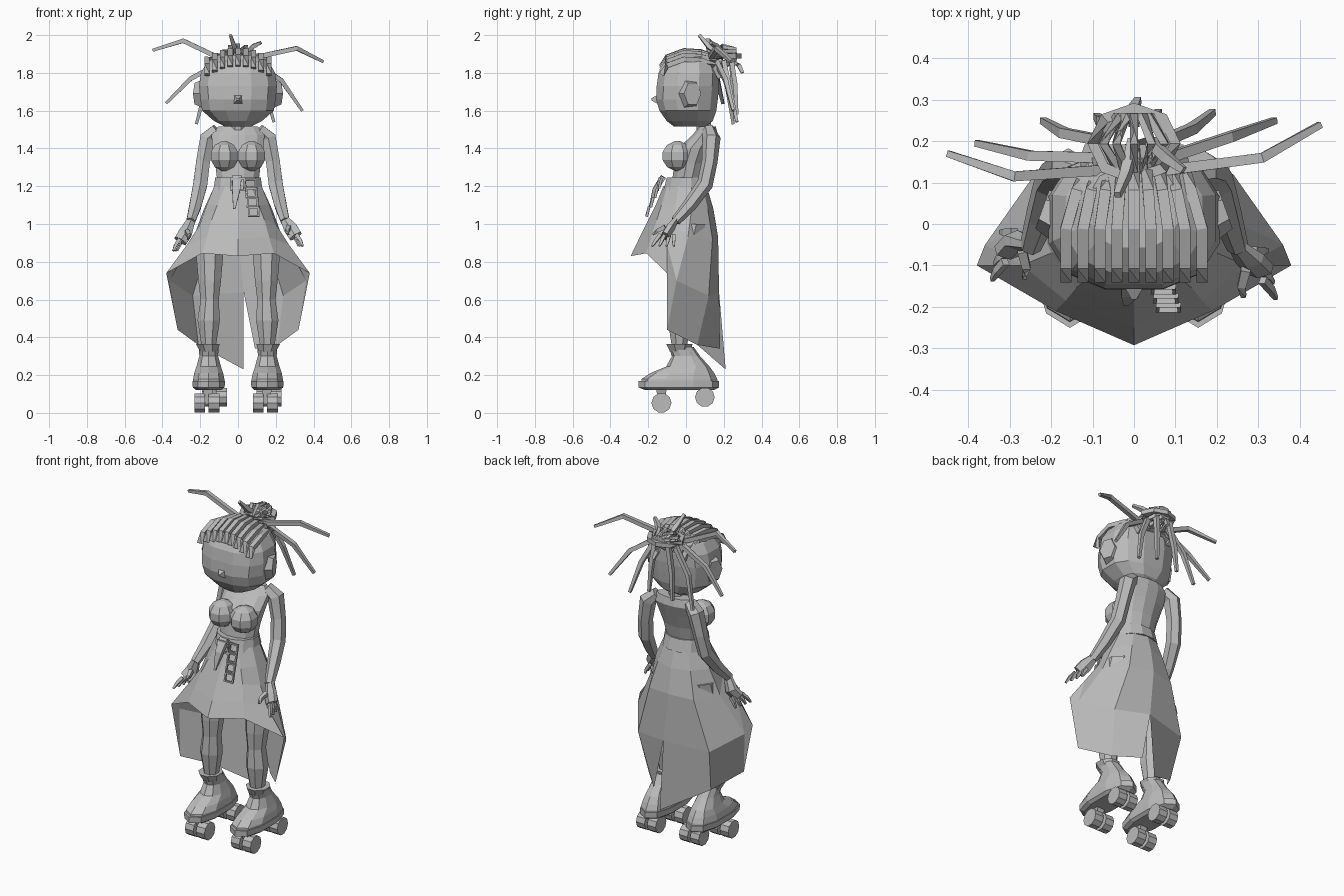
import bpy, bmesh, math
from mathutils import Vector

cube = bpy.data.objects.get("Cube")
if cube:
    bpy.data.objects.remove(cube, do_unlink=True)

grey = bpy.data.materials.new("plain grey")
grey.use_nodes = True
grey.diffuse_color = (0.5, 0.5, 0.5, 1)
grey.node_tree.nodes["Principled BSDF"].inputs["Base Color"].default_value = (0.5, 0.5, 0.5, 1)


def build(name, verts, faces):
    """Make one flat-shaded mesh object."""
    bm = bmesh.new()
    vs = [bm.verts.new(v) for v in verts]
    for f in faces:
        bm.faces.new([vs[i] for i in f])
    bmesh.ops.remove_doubles(bm, verts=bm.verts, dist=0.0005)
    bmesh.ops.recalc_face_normals(bm, faces=bm.faces)
    mesh = bpy.data.meshes.new(name)
    bm.to_mesh(mesh)
    bm.free()
    mesh.materials.append(grey)
    obj = bpy.data.objects.new(name, mesh)
    bpy.context.collection.objects.link(obj)
    return obj


def bridge(name, rings, closed=False):
    """Skin a list of equal rings; cap the ends unless closed."""
    n, m = len(rings[0]), len(rings)
    faces = []
    for r in range(m if closed else m - 1):
        a, b = r * n, (r + 1) % m * n
        faces += [(a + i, a + (i + 1) % n, b + (i + 1) % n, b + i) for i in range(n)]
    if not closed:
        faces += [tuple(range(n)), tuple(range((m - 1) * n, m * n))]
    return build(name, [v for ring in rings for v in ring], faces)


def loft(name, sections, n=10, power=1.0):
    """Stack horizontal rounded sections (x, y, z, half width, half depth)."""
    def bend(t):
        return math.copysign(abs(t) ** power, t)
    rings = []
    for x, y, z, rx, ry in sections:
        angles = [math.tau * (i + 0.5) / n for i in range(n)]
        rings.append([(x + rx * bend(math.cos(a)), y + ry * bend(math.sin(a)), z) for a in angles])
    return bridge(name, rings)


def tube(name, path, radii, n=4, flat=1.0, closed=False):
    """Sweep a polygon along a path."""
    pts = [Vector(p) for p in path]
    if not isinstance(radii, (list, tuple)):
        radii = [radii] * len(pts)
    rings = []
    last = len(pts) - 1
    for i, p in enumerate(pts):
        if closed:
            d = pts[(i + 1) % len(pts)] - pts[i - 1]
        else:
            d = pts[min(i + 1, last)] - pts[max(i - 1, 0)]
        d.normalize()
        ref = Vector((0, 1, 0)) if abs(d.y) < 0.8 else Vector((1, 0, 0))
        u = d.cross(ref).normalized()
        v = d.cross(u)
        r = radii[i]
        angles = [math.tau * (k + 0.5) / n for k in range(n)]
        rings.append([p + u * r * math.cos(a) + v * r * flat * math.sin(a) for a in angles])
    return bridge(name, rings, closed)


def mirror(path, s):
    return [(s * p[0], *p[1:]) for p in path]


# Head, nose and neck
loft("head", [(0, .02, 1.515, .07, .085), (0, .02, 1.545, .13, .125), (0, .01, 1.6, .195, .155),
              (0, .005, 1.66, .205, .168), (0, .01, 1.73, .212, .17), (0, .015, 1.8, .202, .165),
              (0, .02, 1.855, .17, .14), (0, .04, 1.895, .11, .1)], 12, 0.8)
tube("nose", [(0, -.13, 1.66), (0, -.183, 1.66)], [.05, .008])
loft("neck", [(0, .1, 1.46, .045, .045), (0, .09, 1.56, .042, .042)], 8)

# Torso
loft("torso", [(0, .01, 1.16, .125, .105), (0, .01, 1.24, .115, .085), (0, .025, 1.32, .125, .09),
               (0, .05, 1.4, .14, .095), (0, .1, 1.47, .145, .07), (0, .115, 1.515, .11, .045)], 12)
loft("belt", [(0, 0, 1.175, .135, .125), (0, 0, 1.245, .125, .105)], 12)

# Cornrow braids over the scalp
for i in range(9):
    x = (i - 4) * 0.041
    drop = 1.7 * x * x
    row = [(-.13, 1.835), (-.1, 1.885), (-.01, 1.918), (.08, 1.912), (.15, 1.885), (.18, 1.82)]
    tube("braid_row", [(x * (1 - max(y, 0) * 2), y, z - drop) for y, z in row], .019)

# Bun made of knotted loops
for i in range(6):
    turn = math.pi * i / 6
    loop = []
    for k in range(6):
        a = math.tau * k / 6
        loop.append((.085 * math.cos(a) * math.cos(turn), .195 + .075 * math.sin(a),
                     1.885 + .06 * math.cos(a) * math.sin(turn) + .015 * math.sin(a)))
    tube("bun_loop", loop, .014, closed=True)
crown = [(.1 * math.cos(math.tau * k / 8), .195 + .085 * math.sin(math.tau * k / 8), 1.89)
         for k in range(8)]
tube("bun_band", crown, .018, closed=True)

# Loose locks fanning out of the bun
locks = [
    [(-.08, .13, 1.87), (-.29, .115, 1.97), (-.45, .17, 1.92)],
    [(.08, .13, 1.88), (.31, .16, 1.93), (.45, .24, 1.86)],
    [(-.08, .16, 1.86), (-.25, .165, 1.77), (-.38, .195, 1.64)],
    [(.08, .16, 1.86), (.23, .21, 1.76), (.34, .25, 1.6)],
    [(-.07, .2, 1.86), (-.17, .22, 1.72), (-.22, .25, 1.53)],
    [(.07, .2, 1.86), (.14, .23, 1.72), (.19, .27, 1.54)],
    [(-.05, .24, 1.87), (-.08, .25, 1.72), (-.09, .26, 1.56)],
    [(.04, .24, 1.87), (.05, .26, 1.74), (.06, .27, 1.58)],
    [(0, .2, 1.88), (-.02, .12, 1.94), (-.04, .07, 2.0)],
    [(.04, .2, 1.9), (.08, .16, 1.94), (.12, .13, 1.96)],
    [(0, .24, 1.86), (0, .28, 1.84), (.01, .3, 1.8)],
]
for path in locks:
    tube("hair_lock", path, [.018, .017, .011])

# Flared skirt, short in front and long behind, slit at the centre back
columns = [
    [(0, -.12, 1.2), (0, -.16, 1.1), (0, -.2, 1.02), (0, -.25, .92), (0, -.293, .83)],
    [(.07, -.1, 1.2), (.11, -.13, 1.1), (.14, -.155, 1.02), (.165, -.185, .93), (.19, -.21, .845)],
    [(.125, -.04, 1.2), (.165, -.055, 1.1), (.2, -.07, 1.0), (.27, -.1, .89), (.38, -.1, .74)],
    [(.125, .03, 1.2), (.18, .03, 1.08), (.235, .01, .93), (.36, -.05, .7), (.32, -.1, .44)],
    [(.075, .09, 1.2), (.11, .115, 1.08), (.15, .14, .92), (.24, .12, .62), (.21, .06, .36)],
]
for s, name in ((1, "skirt_left_panel"), (-1, "skirt_right_panel")):
    tail = (.09, .18, .34) if s > 0 else (-.03, .21, .23)
    middle = [(0, .11, 1.2), (0, .145, 1.08), (0, .17, .93), (s * .03, .175, .64), tail]
    grid = columns + [middle]
    faces = [(c * 5 + r, c * 5 + r + 1, c * 5 + r + 6, c * 5 + r + 5)
             for c in range(5) for r in range(4)]
    build(name, mirror([p for col in grid for p in col], s), faces)

# Belt strap and hanging chain links
tube("belt_strap", [(-.005, -.12, 1.25), (-.01, -.165, 1.18), (-.02, -.195, 1.08)],
     [.035, .03, .008], flat=0.6)
tube("belt_buckle", [(-.035, -.14, 1.24), (.035, -.14, 1.24), (.035, -.15, 1.18), (-.035, -.15, 1.18)],
     .009, closed=True)
for i in range(4):
    y, z = -.135 - .022 * i, 1.215 - .05 * i
    corners = [(-.026, .005, .022), (.026, .005, .022), (.026, -.007, -.022), (-.026, -.007, -.022)]
    tube("chain_link", [(.065 + .006 * i + a, y + b, z + c) for a, b, c in corners],
         .009, closed=True)

for s, side in ((1, "left_"), (-1, "right_")):
    # Ear and bust
    tube(side + "ear", mirror([(.18, .02, 1.69), (.222, .035, 1.69)], s), [.085, .065], 6, .75)
    bust = []
    for k in range(6):
        a = math.pi * (k + .35) / 5.7
        bust.append((s * .072, -.045, 1.36 - .08 * math.cos(a), .08 * math.sin(a), .088 * math.sin(a)))
    loft(side + "bust", bust, 8)

    # Arm
    tube(side + "arm", mirror([(.11, .12, 1.5), (.16, .135, 1.455), (.185, .125, 1.33), (.2, .1, 1.21),
                               (.225, .02, 1.1), (.25, -.055, 1.015)], s),
         [.035, .048, .042, .043, .037, .027], 6)

    # Hand with four fingers and a thumb
    lift, swing = (0, 0) if s > 0 else (-.025, .045)
    palm = Vector((.29, -.1 + swing, .955 + lift))
    tube(side + "palm", mirror([(.246, -.05, 1.025), tuple(palm + Vector((-.01, .015, .02))),
                                tuple(palm + Vector((.015, -.01, -.02)))], s), [.025, .042, .04], 6, .6)
    for k in range(4):
        spread = (k - 1.5) * .024
        root = palm + Vector((.01 - spread * .3, spread, -.012))
        knee = root + Vector((.02, spread * .3 - .012, -.03))
        tip = knee + Vector((.012, spread * .3 - .01, -.03))
        tube(side + "finger", mirror([tuple(root), tuple(knee), tuple(tip)], s), [.013, .012, .007])
    thumb = [palm + Vector(v) for v in ((-.02, -.01, .03), (-.03, -.05, .01), (-.025, -.075, -.01))]
    tube(side + "thumb", mirror([tuple(p) for p in thumb], s), [.016, .014, .008])

    # Leg
    loft(side + "leg", mirror([(.125, .02, 1.0, .085, .09), (.15, -.01, .84, .078, .085),
                               (.15, -.03, .7, .065, .07), (.15, -.035, .6, .052, .058),
                               (.155, -.035, .49, .064, .066), (.155, -.035, .36, .042, .045),
                               (.155, -.02, .3, .04, .045)], s), 8)

    # Boot: shell, sole and flared cuff
    loft(side + "boot", mirror([(.155, -.035, .15, .088, .205), (.155, -.035, .18, .086, .2),
                                (.155, -.02, .21, .08, .17), (.155, .01, .245, .068, .115),
                                (.155, .0, .3, .052, .075), (.155, -.025, .35, .054, .065)], s), 10, .85)
    loft(side + "boot_sole", mirror([(.155, -.035, .12, .07, .18), (.155, -.038, .135, .088, .213),
                                     (.155, -.038, .17, .09, .213)], s), 10, .85)
    loft(side + "boot_cuff", mirror([(.155, -.03, .325, .05, .06), (.16, -.035, .365, .068, .075)], s), 8)

    # Wheel pairs on short trucks
    for place, y, z, r, x in (("front_", -.13, .053, .053, .145 if s > 0 else .165),
                              ("rear_", .1, .083, .052, .165 if s > 0 else .125)):
        tube(side + place + "truck", [(s * .155, y, .15), (s * x, y, z)], [.045, .02])
        tube(side + place + "axle", [(s * (x - .06), y, z), (s * (x + .06), y, z)], .014, 6)
        for k in (-1, 1):
            inner, outer = x + k * .009, x + k * .066
            tube(side + place + "wheel", [(s * inner, y, z), (s * outer, y, z)], r, 10)
